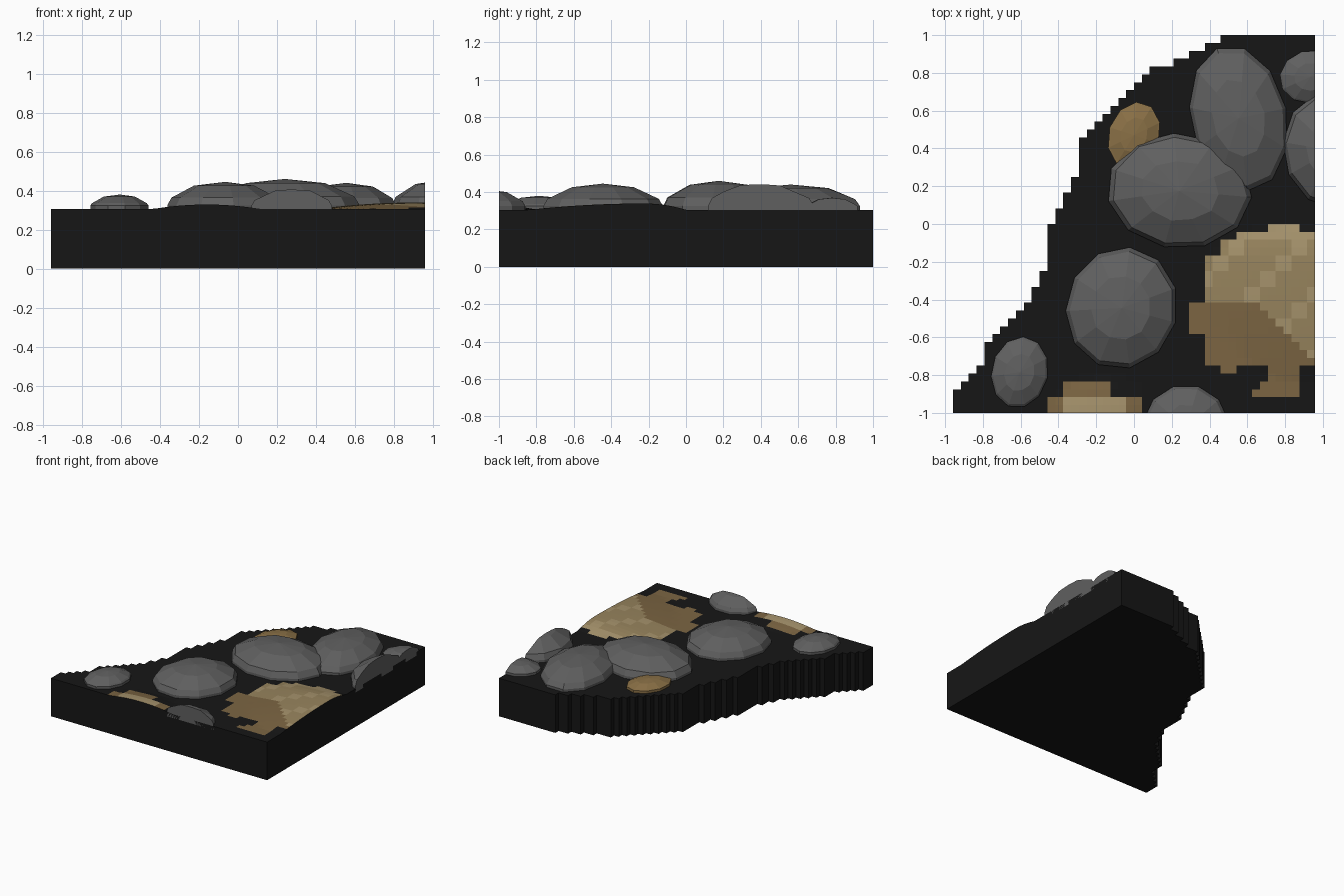
import bpy, bmesh, math, random
from mathutils import Vector, Matrix

if "Cube" in bpy.data.objects:
    bpy.data.objects.remove(bpy.data.objects["Cube"])

random.seed(4)
U = 1 / 24          # ground cell size
TOP = 0.305         # ground level


def material(name, rgb):
    m = bpy.data.materials.new(name)
    m.diffuse_color = (*rgb, 1)
    m.use_nodes = True
    m.node_tree.nodes["Principled BSDF"].inputs["Base Color"].default_value = m.diffuse_color
    return m


BLACK = material("dark_soil", (0.008, 0.008, 0.008))
GREY = material("rock_grey", (0.115, 0.115, 0.115))
BROWN = material("rock_brown", (0.25, 0.16, 0.06))
LIGHT = material("sand_light", (0.38, 0.29, 0.15))
MID = material("sand_mid", (0.31, 0.23, 0.11))
DARK = material("sand_dark", (0.20, 0.13, 0.055))


def finish(bm, name, mats):
    bmesh.ops.recalc_face_normals(bm, faces=bm.faces[:])
    me = bpy.data.meshes.new(name)
    bm.to_mesh(me)
    bm.free()
    for m in mats:
        me.materials.append(m)
    ob = bpy.data.objects.new(name, me)
    bpy.context.collection.objects.link(ob)
    return ob


# Stepped left bank: (rows, first cell)
runs = [(3, -23), (1, -22), (1, -21), (1, -20), (3, -19), (1, -18), (1, -17), (1, -16),
        (1, -15), (1, -14), (2, -13), (2, -12), (6, -11), (2, -10), (2, -9), (2, -8),
        (5, -7), (1, -6), (1, -5), (1, -4), (1, -3), (1, -2), (1, -1), (1, 0), (1, 1),
        (1, 2), (1, 5), (1, 7), (1, 9), (1, 11)]
left = [start for n, start in runs for _ in range(n)]

# Sand patches: (first row, last row, first cell, end cell)
big_patch = [(23, 23, 17, 21), (22, 22, 13, 23), (20, 21, 11, 23), (14, 19, 9, 23),
             (10, 13, 7, 23), (6, 9, 9, 23), (5, 5, 11, 13), (2, 5, 17, 21), (2, 2, 15, 17),
             (3, 3, 16, 17)]
small_patch = [(0, 1, -11, 1), (2, 3, -9, -3)]


def inside(patch, i, j):
    return any(a <= j <= b and c <= i < d for a, b, c, d in patch)


def tone(i, j):
    if inside(small_patch, i, j):
        return 1 if j < 2 and -9 <= i < -1 else 3
    if inside(big_patch, i, j):
        if j >= 14 or (j >= 6 and i - 14 > (14 - j)) :
            return 1 if (i // 2 * 7 + j // 2 * 5) % 4 == 0 or j > 21 else 2
        return 3
    return 0


def height(x, y):
    # gentle mounds under the two sand patches
    ry = 0.22 if y > -0.22 else 0.62
    d = ((x - 0.9) / 0.5) ** 2 + ((y + 0.22) / ry) ** 2
    e = ((x + 0.16) / 0.28) ** 2 + ((y + 1) / 0.2) ** 2
    return TOP + 0.034 * max(0, 1 - d) + 0.024 * max(0, 1 - e)


# Ground slab: gridded top, vertical walls, flat underside
bm = bmesh.new()
verts = {}


def corner(i, j):
    if (i, j) not in verts:
        x, y = i * U, j * U - 1
        verts[i, j] = bm.verts.new((x, y, height(x, y)))
    return verts[i, j]


for j, start in enumerate(left):
    for i in range(start, 23):
        f = bm.faces.new([corner(i, j), corner(i + 1, j), corner(i + 1, j + 1), corner(i, j + 1)])
        f.material_index = tone(i, j)
rim = [e for e in bm.edges if e.is_boundary]
walls = bmesh.ops.extrude_edge_only(bm, edges=rim)["geom"]
for g in walls:
    if isinstance(g, bmesh.types.BMVert):
        g.co.z = 0
    elif isinstance(g, bmesh.types.BMFace):
        g.material_index = 0
base = bmesh.ops.contextual_create(bm, geom=[e for e in bm.edges if e.is_boundary])
for f in base["faces"]:
    f.material_index = 0
finish(bm, "ground_slab", [BLACK, LIGHT, MID, DARK])


def rock(name, x, y, rx, ry, top, turn=0, sides=11, mat=GREY):
    """Faceted dome, sliced flush with the slab's straight edges."""
    bm = bmesh.new()
    h = top - TOP
    rings = []
    for r, z in [(1.0, -0.03), (1.0, 0.02), (0.93, 0.42 * h), (0.53, 0.86 * h)]:
        ring = []
        for k in range(sides):
            a = math.tau * k / sides
            s = r * (random.uniform(0.96, 1.04) if r < 0.9 else 1)
            ring.append(bm.verts.new((rx * s * math.cos(a), ry * s * math.sin(a), z)))
        rings.append(ring)
    for lo, hi in zip(rings, rings[1:]):
        for k in range(sides):
            n = (k + 1) % sides
            bm.faces.new([lo[k], lo[n], hi[n], hi[k]])
    tip = bm.verts.new((0, 0, h))
    for k in range(sides):
        bm.faces.new([rings[-1][k], rings[-1][(k + 1) % sides], tip])
    bm.faces.new(rings[0])
    bm.transform(Matrix.Translation((x, y, TOP)) @ Matrix.Rotation(math.radians(turn), 4, 'Z'))
    for co, no in [((23 * U, 0, 0), (1, 0, 0)), ((0, -1, 0), (0, -1, 0))]:
        bmesh.ops.bisect_plane(bm, geom=bm.verts[:] + bm.edges[:] + bm.faces[:],
                               plane_co=co, plane_no=no, clear_outer=True)
        cut = [e for e in bm.edges if e.is_boundary]
        if cut:
            bmesh.ops.contextual_create(bm, geom=cut)
    finish(bm, name, [mat])


# Boulders and pebbles
rock("pebble_left", -0.605, -0.785, 0.15, 0.19, 0.38, -12)
rock("boulder_middle", -0.065, -0.445, 0.295, 0.325, 0.445, -15)
rock("boulder_centre", 0.24, 0.175, 0.385, 0.305, 0.46, -5)
rock("boulder_back", 0.555, 0.56, 0.255, 0.39, 0.44, 12)
rock("boulder_right", 1.05, 0.39, 0.26, 0.31, 0.455, 10)
rock("pebble_back_right", 0.935, 0.78, 0.165, 0.14, 0.37, 10)
rock("pebble_brown", 0.0, 0.47, 0.135, 0.18, 0.36, -18, 10, BROWN)
rock("boulder_front", 0.275, -1.08, 0.23, 0.23, 0.415, 8)
